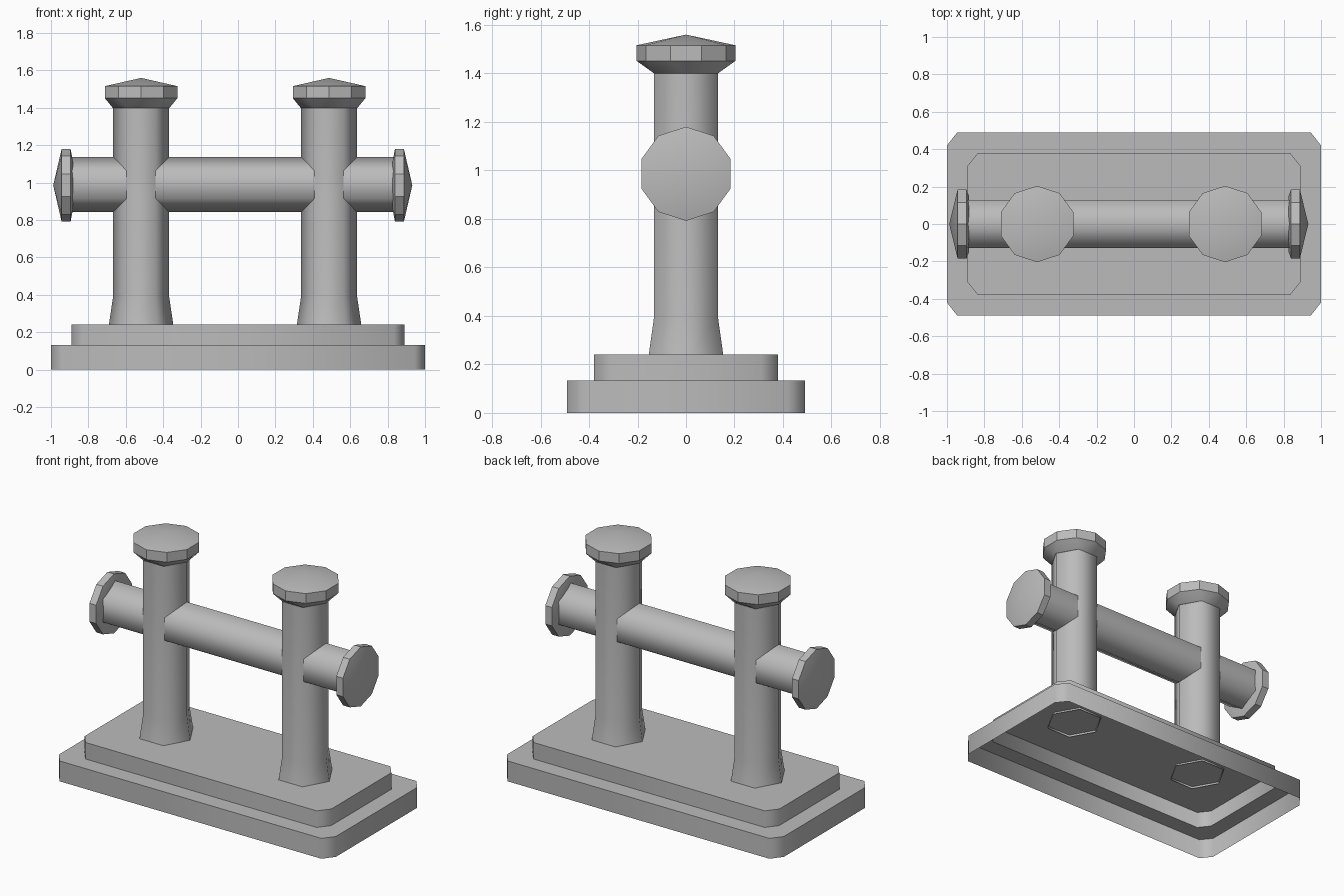
import bpy, bmesh, math
from mathutils import Matrix, Vector

cube = bpy.data.objects.get("Cube")
if cube:
    bpy.data.objects.remove(cube, do_unlink=True)

grey = bpy.data.materials.new("plain_grey")
grey.use_nodes = True
colour = (0.5, 0.5, 0.5, 1)
grey.diffuse_color = colour
grey.node_tree.nodes["Principled BSDF"].inputs["Base Color"].default_value = colour


def finish(name, bm, angle, matrix=Matrix()):
    """Turn a bmesh into a smooth-shaded object with sharp edges above angle."""
    bmesh.ops.transform(bm, matrix=matrix, verts=bm.verts)
    mesh = bpy.data.meshes.new(name)
    bm.to_mesh(mesh)
    bm.free()
    mesh.materials.append(grey)
    obj = bpy.data.objects.new(name, mesh)
    bpy.context.collection.objects.link(obj)
    bpy.ops.object.select_all(action='DESELECT')
    obj.select_set(True)
    bpy.context.view_layer.objects.active = obj
    bpy.ops.object.shade_smooth_by_angle(angle=math.radians(angle))


def ring(bm, sides, radius, z, start=0.0, ky=1.0):
    step = math.tau / sides
    return [bm.verts.new((radius * math.cos(start + i * step),
                          ky * radius * math.sin(start + i * step), z))
            for i in range(sides)]


def bridge(bm, low, high):
    n = len(low)
    for i in range(n):
        j = (i + 1) % n
        bm.faces.new((low[i], low[j], high[j], high[i]))


def tube(name, rings, matrix):
    """Open six-sided tube through (radius, z, depth scale) rings."""
    bm = bmesh.new()
    loops = [ring(bm, 6, r, z, 0, ky) for r, z, ky in rings]
    for low, high in zip(loops, loops[1:]):
        bridge(bm, low, high)
    finish(name, bm, 75, matrix)


def cap(name, neck, radius, z_rim, z_top, z_tip, matrix):
    """Ten-sided pointed cap, drawn in to a six-sided neck at z = 0."""
    bm = bmesh.new()
    ring(bm, 6, neck, 0)
    ring(bm, 10, radius, z_rim, math.pi / 2)
    ring(bm, 10, radius, z_top, math.pi / 2)
    bm.verts.new((0, 0, z_tip))
    bmesh.ops.convex_hull(bm, input=bm.verts)
    bmesh.ops.recalc_face_normals(bm, faces=bm.faces)
    finish(name, bm, 30, matrix)


def outline(bm, x, y, z):
    cx, cy = 0.055, 0.07
    quarter = [(x, y - cy), (x - cx, y)]
    pts = quarter + [(-a, b) for a, b in reversed(quarter)]
    pts += [(-a, -b) for a, b in pts]
    return [bm.verts.new((a, b, z)) for a, b in pts]


# Stepped plinth, a shell open underneath
bm = bmesh.new()
steps = [outline(bm, 1.0, 0.49, 0), outline(bm, 1.0, 0.49, 0.133),
         outline(bm, 0.89, 0.38, 0.133), outline(bm, 0.89, 0.38, 0.241)]
for low, high in zip(steps, steps[1:]):
    bridge(bm, low, high)
bm.faces.new(steps[-1])
finish("stepped_base", bm, 60)

# Two posts with flared feet and pointed caps
for side, x in (("right", -0.518), ("left", 0.487)):
    at = Matrix.Translation((x, 0, 0))
    tube(side + "_post", [(0.174, 0.228, 1.03), (0.15, 0.39, 1.02), (0.15, 1.4, 1.02)], at)
    cap(side + "_post_cap", 0.152, 0.204, 0.052, 0.116, 0.16,
        at @ Matrix.Translation((0, 0, 1.4)))

# Crossbar through both posts, its corners pointing up and down
along = Matrix.Rotation(math.pi / 2, 4, 'Y')
mid = Matrix.Translation((-0.028, 0, 0.99))
tube("crossbar", [(0.148, -0.86, 1), (0.148, 0.86, 1)], mid @ along)
for side, sign in (("right", -1), ("left", 1)):
    turn = Matrix.Rotation(sign * math.pi / 2, 4, 'Y')
    place = Matrix.Translation((-0.028 + sign * 0.855, 0, 0.986))
    # Quarter turn of the rim puts a corner at the top
    bm_turn = Matrix.Rotation(math.pi / 2, 4, 'Z')
    cap(side + "_bar_cap", 0.15, 0.194, 0.012, 0.06, 0.105, place @ turn @ bm_turn)
